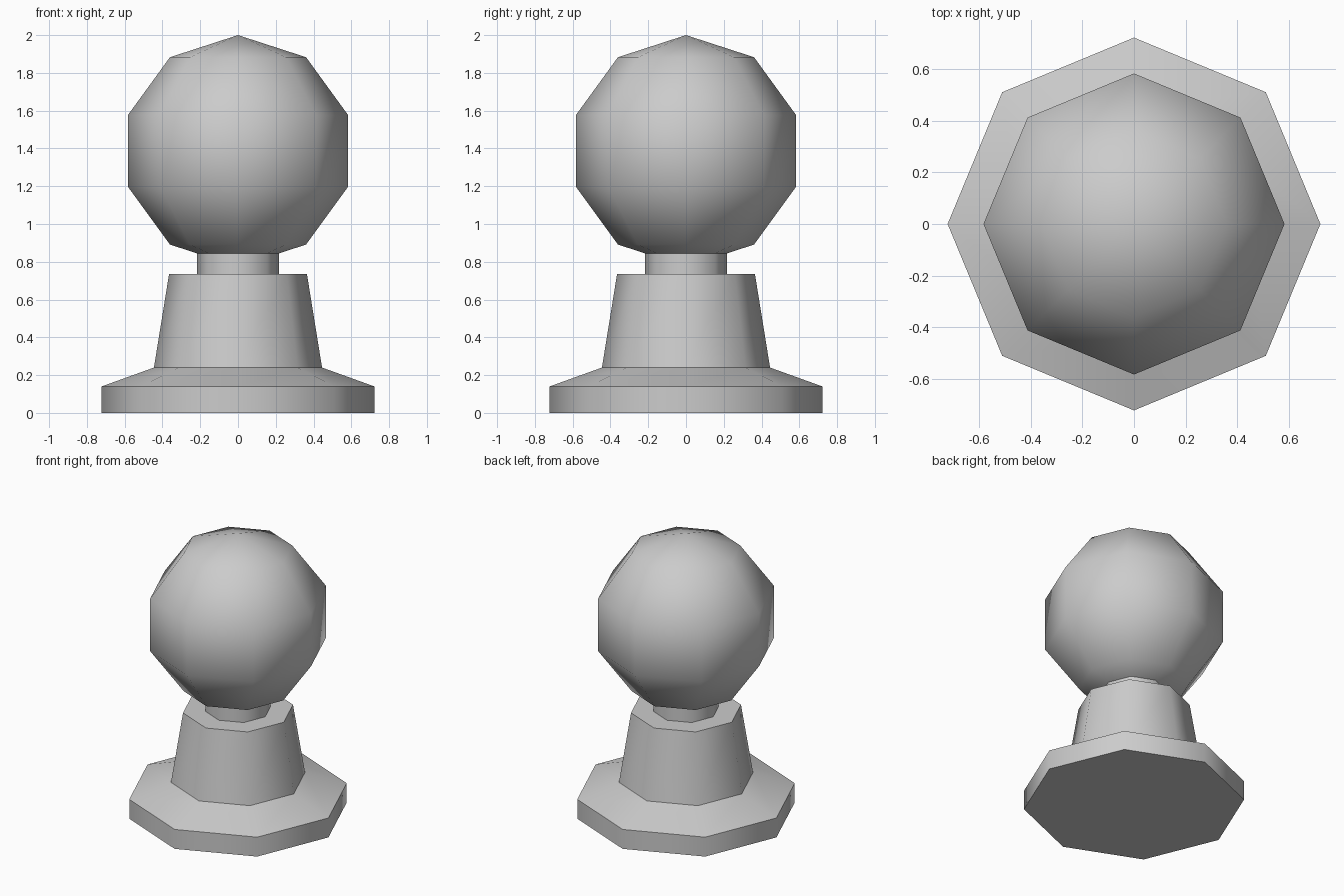
import bpy
import bmesh
from math import cos, sin, pi, radians
from mathutils import Matrix

SIDES = 8

cube = bpy.data.objects.get("Cube")
if cube:
    bpy.data.objects.remove(cube, do_unlink=True)

# Single plain grey
grey = bpy.data.materials.new("light grey")
grey.use_nodes = True
colour = (0.6, 0.6, 0.6, 1)
grey.diffuse_color = colour
grey.node_tree.nodes["Principled BSDF"].inputs["Base Color"].default_value = colour


def finish(name, bm):
    """Turn a bmesh into a smooth object that keeps its hard edges."""
    bmesh.ops.recalc_face_normals(bm, faces=bm.faces)
    mesh = bpy.data.meshes.new(name)
    bm.to_mesh(mesh)
    bm.free()
    mesh.materials.append(grey)
    obj = bpy.data.objects.new(name, mesh)
    bpy.context.collection.objects.link(obj)
    bpy.ops.object.select_all(action='DESELECT')
    obj.select_set(True)
    bpy.context.view_layer.objects.active = obj
    bpy.ops.object.shade_smooth_by_angle(angle=radians(50))
    return obj


def lathe(name, profile):
    """Revolve (radius, height) points into a capped octagonal solid."""
    bm = bmesh.new()
    rings = [[bm.verts.new((r * cos(2 * pi * i / SIDES), r * sin(2 * pi * i / SIDES), z))
              for i in range(SIDES)] for r, z in profile]
    for low, high in zip(rings, rings[1:]):
        for i in range(SIDES):
            j = (i + 1) % SIDES
            bm.faces.new((low[i], low[j], high[j], high[i]))
    bm.faces.new(rings[0])
    bm.faces.new(rings[-1])
    return finish(name, bm)


# Foot, tapered pedestal and neck in one stepped profile
lathe("pedestal", [(0.722, 0), (0.722, 0.14), (0.445, 0.24),
                   (0.365, 0.735), (0.217, 0.735), (0.217, 0.843)])

# Round head resting over the neck
bm = bmesh.new()
bmesh.ops.create_uvsphere(bm, u_segments=SIDES, v_segments=5, radius=0.613,
                          matrix=Matrix.Translation((0, 0, 1.387)))
finish("head", bm)
